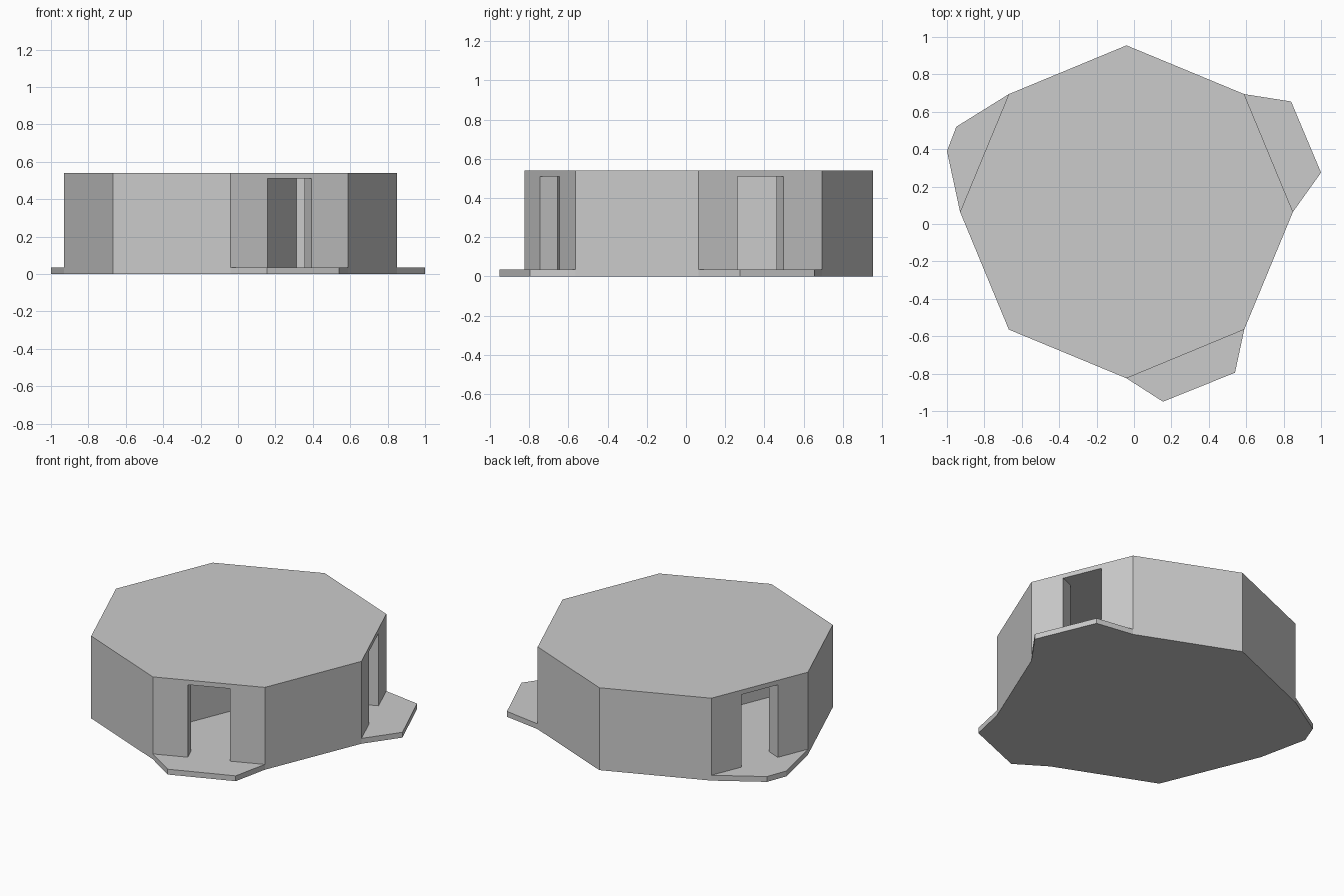
import bpy, bmesh, math
from mathutils import Matrix, Vector

if "Cube" in bpy.data.objects:
    bpy.data.objects.remove(bpy.data.objects["Cube"])

CENTRE = Vector((-0.04, 0.065, 0))
RADIUS = 0.89
WALL = 0.095
APOTHEM = RADIUS * math.cos(math.pi / 8)
FLOOR, CEILING, TOP = 0.035, 0.51, 0.54


def prism(name, points, z0, z1):
    """Extrude a counter-clockwise outline between two heights."""
    bm = bmesh.new()
    low = [bm.verts.new((p[0], p[1], z0)) for p in points]
    high = [bm.verts.new((p[0], p[1], z1)) for p in points]
    n = len(points)
    bm.faces.new(low[::-1])
    bm.faces.new(high)
    for i in range(n):
        j = (i + 1) % n
        bm.faces.new((low[i], low[j], high[j], high[i]))
    bmesh.ops.recalc_face_normals(bm, faces=bm.faces)
    mesh = bpy.data.meshes.new(name)
    bm.to_mesh(mesh)
    bm.free()
    obj = bpy.data.objects.new(name, mesh)
    bpy.context.collection.objects.link(obj)
    return obj


def placed(points, degrees):
    """Turn outline points about the building centre."""
    rot = Matrix.Rotation(math.radians(degrees), 3, 'Z')
    return [CENTRE + rot @ Vector((x, y, 0)) for x, y in points]


octagon = placed([(RADIUS * math.cos(i * math.pi / 4), RADIUS * math.sin(i * math.pi / 4))
                  for i in range(8)], 0)

# Floor plate with a porch step outside each doorway
porches = {0: [(1.0, 0.275), (0.84, 0.655)],
           3: [(-0.95, 0.52), (-1.0, 0.39)],
           6: [(0.155, -0.95), (0.54, -0.795)]}
outline = []
for i, corner in enumerate(octagon):
    outline.append(corner)
    outline += porches.get(i, [])
prism("floor_plate", outline, 0, FLOOR)

# Walls and roof, hollowed below
walls = prism("walls_and_roof", octagon, FLOOR, TOP)

# Two rooms either side of a dividing wall
r = APOTHEM - WALL
h = r * math.tan(math.pi / 8)
p = 0.082
room = [(p, -r), (h, -r), (r, -h), (r, h), (h, r), (p, r)]
cutters = [prism("room_cutter", placed(room, a), -0.1, CEILING) for a in (-22.5, 157.5)]

# Doorways
w = 0.128
door = [(r - 0.05, -w), (APOTHEM + 0.1, -w), (APOTHEM + 0.1, w), (r - 0.05, w)]
cutters += [prism("door_cutter", placed(door, a), -0.1, CEILING) for a in (22.5, 157.5, -67.5)]

bpy.context.view_layer.objects.active = walls
for c in cutters:
    c.hide_render = True
    mod = walls.modifiers.new("cut", 'BOOLEAN')
    mod.operation = 'DIFFERENCE'
    mod.solver = 'EXACT'
    mod.object = c
    bpy.ops.object.modifier_apply(modifier=mod.name)
for c in cutters:
    bpy.data.objects.remove(c, do_unlink=True)
